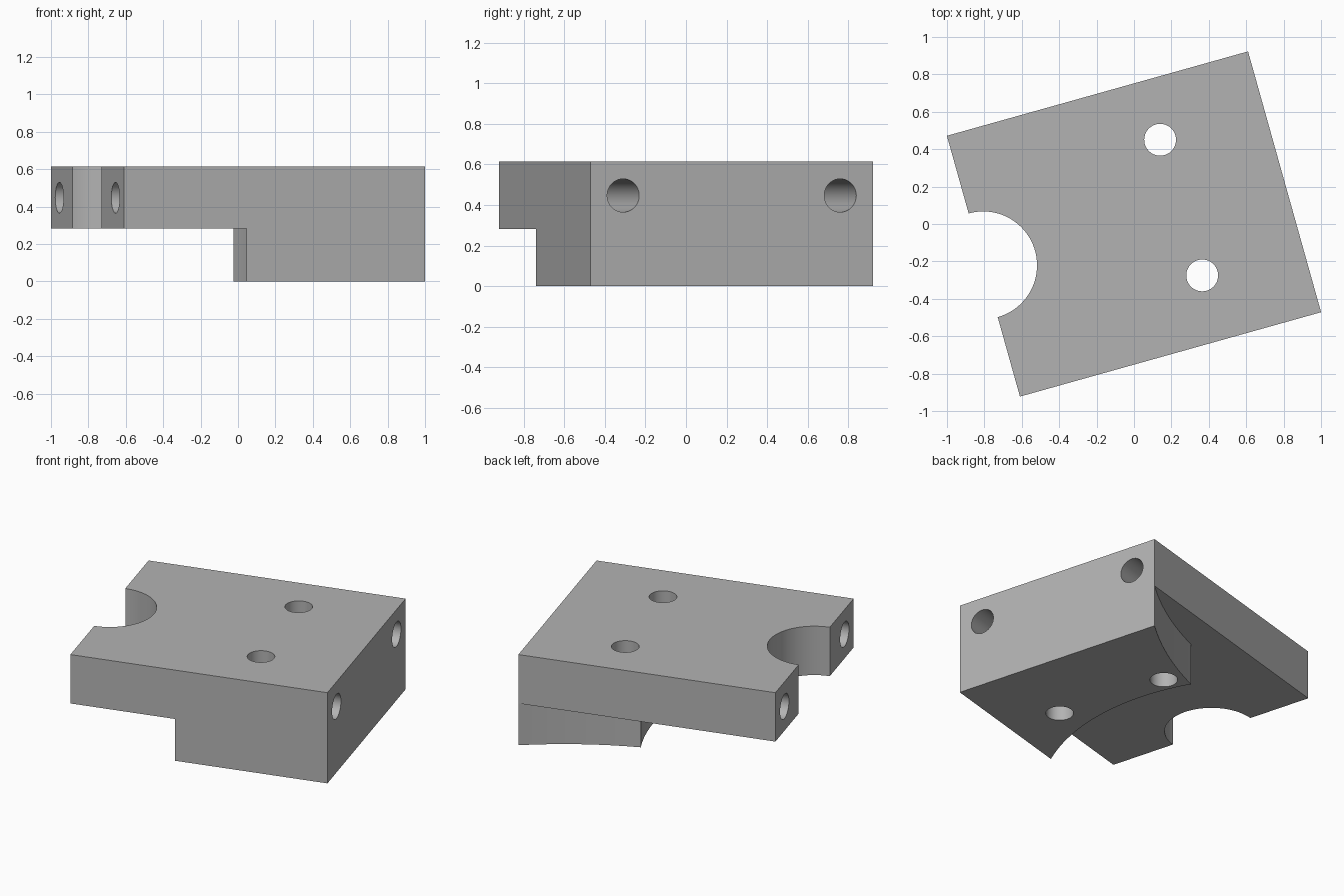
import bpy, bmesh, math
from mathutils import Vector, Matrix

cube = bpy.data.objects.get("Cube")
if cube:
    bpy.data.objects.remove(cube, do_unlink=True)

TURN = math.radians(15.65)          # the block sits turned on the ground
A, B = 0.836, 0.724                 # half length and half width
STEP, TOP = 0.283, 0.614            # underside of the plate, top face

grey = bpy.data.materials.new("plain_grey")
grey.use_nodes = True
grey.diffuse_color = (0.45, 0.45, 0.45, 1)
grey.node_tree.nodes["Principled BSDF"].inputs["Base Color"].default_value = (0.45, 0.45, 0.45, 1)


def prism(name, outline, z0, z1):
    """Extrude a flat outline from z0 to z1."""
    bm = bmesh.new()
    face = bm.faces.new([bm.verts.new((x, y, z0)) for x, y in outline])
    new = bmesh.ops.extrude_face_region(bm, geom=[face])["geom"]
    bmesh.ops.translate(bm, vec=(0, 0, z1 - z0),
                        verts=[v for v in new if isinstance(v, bmesh.types.BMVert)])
    bmesh.ops.recalc_face_normals(bm, faces=bm.faces)
    return finish(name, bm)


def drill(name, matrix, radius, depth, sides=64):
    bm = bmesh.new()
    bmesh.ops.create_cone(bm, cap_ends=True, segments=sides, radius1=radius,
                          radius2=radius, depth=depth, matrix=matrix)
    return finish(name, bm)


def finish(name, bm):
    mesh = bpy.data.meshes.new(name)
    bm.to_mesh(mesh)
    bm.free()
    mesh.materials.append(grey)
    obj = bpy.data.objects.new(name, mesh)
    bpy.context.collection.objects.link(obj)
    return obj


def arc(p, q, sag, steps=24):
    """Points from p to q along a circle that bows sag to the left of the chord."""
    p, q = Vector(p), Vector(q)
    half = (q - p) / 2
    side = Vector((-half.y, half.x)).normalized()
    radius = (half.length ** 2 + sag ** 2) / (2 * sag)
    centre = p + half + side * (sag - radius)
    sweep = math.asin(half.length / radius)
    out = []
    for i in range(steps + 1):
        a = sweep * (2 * i / steps - 1)
        out.append(centre + half.normalized() * radius * math.sin(a) + side * radius * math.cos(a))
    return out


block = prism("mounting_block", [(-A, -B), (A, -B), (A, B), (-A, B)], 0, TOP)

# Underside relief, bounded by two shallow concave curves
inner = (0.117, 0.504)
relief = ([(-1, 1), (-1, -1), (-0.2, -1)] + arc((-0.156, -B), inner, -0.15)
          + arc(inner, (A, B), -0.03)[1:] + [(A + 0.01, B + 0.003), (A + 0.01, 1)])
cutters = [prism("underside_relief", relief, -0.1, STEP)]

# Half-round notch in the end
cutters.append(drill("notch_cutter", Matrix.Translation((-A, 0.005, 0.4)), 0.288, 2, 96))

# Vertical screw holes
for x, y in ((0.256, 0.396), (0.277, -0.363)):
    cutters.append(drill("vertical_hole", Matrix.Translation((x, y, 0.3)), 0.085, 2))

# Long horizontal holes through the plate
for s in (-1, 1):
    place = Matrix.Translation((0, s * 0.556, 0.447)) @ Matrix.Rotation(math.pi / 2, 4, "Y")
    cutters.append(drill("long_hole", place, 0.082, 3))

bpy.context.view_layer.objects.active = block
for cutter in cutters:
    mod = block.modifiers.new("cut", "BOOLEAN")
    mod.operation, mod.solver, mod.object = "DIFFERENCE", "EXACT", cutter
    bpy.ops.object.modifier_apply(modifier=mod.name)
    bpy.data.objects.remove(cutter, do_unlink=True)

block.data.transform(Matrix.Rotation(TURN, 4, "Z"))
bpy.ops.object.select_all(action="DESELECT")
block.select_set(True)
bpy.ops.object.shade_smooth_by_angle(angle=math.radians(30))
